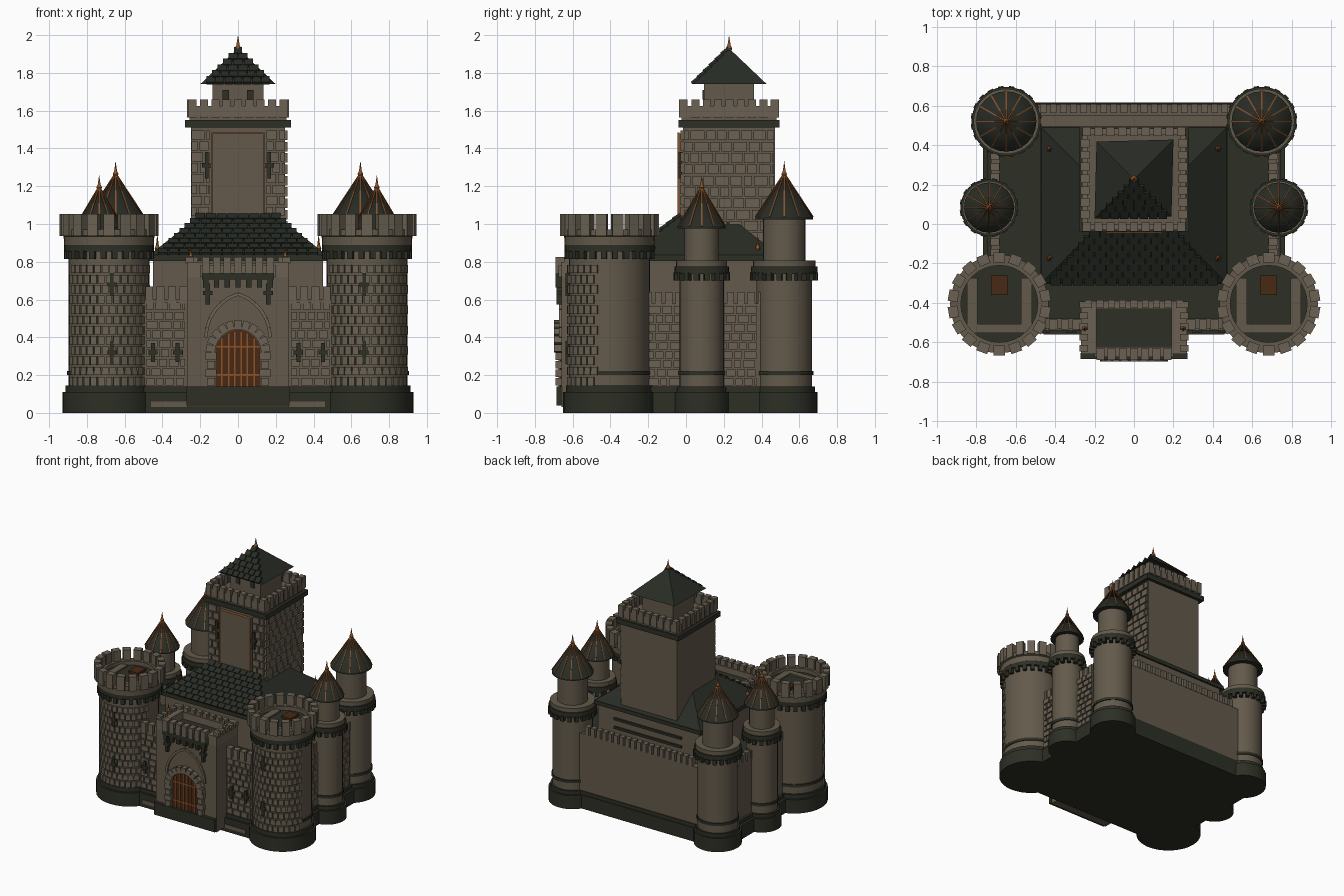
import bpy, bmesh, math, random
from mathutils import Matrix, Vector

if "Cube" in bpy.data.objects:
    bpy.data.objects.remove(bpy.data.objects["Cube"])
random.seed(4)
T, R = Matrix.Translation, Matrix.Rotation
TAU = 2 * math.pi

def mat(name, c):
    m = bpy.data.materials.new(name)
    m.diffuse_color = (*c, 1)
    m.use_nodes = True
    m.node_tree.nodes["Principled BSDF"].inputs["Base Color"].default_value = m.diffuse_color
    return m

STONE = mat("wall stone", (.125, .102, .070))
BLOCK = mat("block stone", (.145, .120, .085))
DARK = mat("dark slate", (.026, .029, .019))
ROOF = mat("roof slate", (.021, .025, .018))
COPPER = mat("copper", (.26, .085, .022))
WOOD = mat("door wood", (.065, .021, .007))

def finish(bm, name, m, smooth=False):
    bmesh.ops.recalc_face_normals(bm, faces=bm.faces)
    if smooth:
        for f in bm.faces:
            f.smooth = True
        for e in bm.edges:
            e.smooth = e.calc_face_angle(0) < .5
    me = bpy.data.meshes.new(name)
    bm.to_mesh(me)
    bm.free()
    me.materials.append(m)
    o = bpy.data.objects.new(name, me)
    bpy.context.collection.objects.link(o)

def box(bm, c, s, rot=Matrix()):
    bmesh.ops.create_cube(bm, size=1, matrix=T(c) @ rot @ Matrix.Diagonal((*s, 1)))

def block(name, m, lo, hi):
    bm = bmesh.new()
    span(bm, lo, hi)
    finish(bm, name, m)

def span(bm, lo, hi):
    lo, hi = Vector(lo), Vector(hi)
    box(bm, (lo + hi) / 2, hi - lo)

def beam(bm, a, b, w):
    a, b = Vector(a), Vector(b)
    box(bm, (a + b) / 2, (w, w, (b - a).length), (b - a).to_track_quat('Z', 'Y').to_matrix().to_4x4())

def lathe(name, m, x, y, prof, n=32):
    bm = bmesh.new()
    rings = []
    for r, z in prof:
        if r == 0:
            rings.append([bm.verts.new((x, y, z))] * n)
        else:
            rings.append([bm.verts.new((x + r * math.cos(TAU * i / n), y + r * math.sin(TAU * i / n), z)) for i in range(n)])
    for a, b in zip(rings, rings[1:]):
        for i in range(n):
            j = (i + 1) % n
            bm.faces.new(list(dict.fromkeys([a[i], a[j], b[j], b[i]])))
    finish(bm, name, m, True)

def drum(name, m, x, y, r, z0, z1, n=32):
    lathe(name, m, x, y, [(0, z0), (r, z0), (r, z1), (0, z1)], n)

def ring_boxes(name, m, x, y, r, n, size, z):
    bm = bmesh.new()
    for i in range(n):
        a = TAU * (i + .5) / n
        box(bm, (x + r * math.cos(a), y + r * math.sin(a), z), size, R(a, 4, 'Z'))
    finish(bm, name, m)

def merlons(bm, a, b, n, w, d, z0, z1):
    a, b = Vector((*a, 0)), Vector((*b, 0))
    rot = R(math.atan2(b.y - a.y, b.x - a.x), 4, 'Z')
    for i in range(n):
        p = a.lerp(b, i / (n - 1))
        box(bm, (p.x, p.y, (z0 + z1) / 2), (w, d, z1 - z0), rot)

def stones(bm, axis, pos, u0, u1, z0, z1, rows, w):
    # staggered raised blocks on a flat wall; axis is the wall normal
    h = (z1 - z0) / rows
    for r in range(rows):
        u = u0
        while u < u1 - .015:
            e = min(u1, u + w * random.uniform(.75, 1.25) * (.6 if u == u0 and r % 2 else 1))
            c, s, z = (u + e) / 2, e - u - .01, z0 + h * (r + .5)
            if axis == 'y':
                box(bm, (c, pos, z), (s, .018, h - .01))
            else:
                box(bm, (pos, c, z), (.018, s, h - .01))
            u = e

def cross(bm, x, y, z, h=.1):
    box(bm, (x, y, z), (.02, .02, h))
    box(bm, (x, y, z), (.05, .02, .022))

def finial(x, y, z, h, r):
    lathe("finial", COPPER, x, y, [(0, z), (r * .6, z), (r, z + h * .22), (r * .5, z + h * .4), (0, z + h)], 10)

# plinth and terrace
block("plinth", DARK, (-.765, -.555, 0), (.765, .615, .11))
block("plinth_step", DARK, (-.745, -.54, .11), (.745, .61, .14))
block("terrace", DARK, (-.70, -.51, .14), (.70, .56, .56))

# curtain walls with battlements
bm = bmesh.new()
span(bm, (-.6, -.53, .14), (.6, -.48, .6))
span(bm, (-.6, .55, .14), (.6, .605, .6))
span(bm, (-.6, .49, .5), (.6, .56, .57))
for s in (-1, 1):
    span(bm, (min(s * .68, s * .725), -.4, .14), (max(s * .68, s * .725), .5, .58))
    span(bm, (min(s * .27, s * .46), -.56, .03), (max(s * .27, s * .46), -.54, .06))
finish(bm, "curtain_walls", STONE)
bm = bmesh.new()
merlons(bm, (-.46, .585), (.46, .585), 19, .034, .045, .6, .665)
for s in (-1, 1):
    merlons(bm, (s * .29, -.51), (s * .47, -.51), 4, .042, .05, .58, .67)
    merlons(bm, (s * .705, -.2), (s * .705, .4), 12, .038, .045, .57, .64)
    stones(bm, 'y', -.532, min(s * .275, s * .49), max(s * .275, s * .49), .14, .59, 9, .06)
stones(bm, 'x', .727, -.2, .38, .14, .57, 9, .06)
finish(bm, "curtain_blocks", BLOCK)

# corner and side towers
def front_tower(s):
    x, y = s * .683, -.405
    drum("front_tower_base", DARK, x, y, .245, 0, .11)
    drum("front_tower_base_ring", DARK, x, y, .23, .11, .145)
    drum("front_tower_shaft", STONE, x, y, .215, .14, .9)
    drum("front_tower_band", DARK, x, y, .222, .2, .222)
    ring_boxes("front_tower_corbels", DARK, x, y, .222, 24, (.035, .03, .045), .838)
    drum("front_tower_corbel_ring", DARK, x, y, .237, .855, .89)
    lathe("front_tower_parapet", STONE, x, y, [(0, .89), (.238, .89), (.24, .935), (.25, .94), (.25, .97), (.195, .97), (.195, .93), (0, .93)])
    drum("front_tower_floor", DARK, x, y, .195, .92, .938)
    ring_boxes("front_tower_merlons", BLOCK, x, y, .236, 18, (.05, .058, .115), .995)
    bm = bmesh.new()
    for r in range(12):
        for i in range(13):
            a = -math.pi / 2 + (i - 6 + (.5 if r % 2 else 0)) * math.radians(10.6)
            box(bm, (x + .216 * math.cos(a), y + .216 * math.sin(a), .168 + r * .054), (.018, .034, .044), R(a, 4, 'Z'))
    finish(bm, "front_tower_blocks", BLOCK)
    bm = bmesh.new()
    for z in (.32, .68):
        cross(bm, x - s * .015, y - .222, z, .12)
    finish(bm, "front_tower_slits", DARK)
    bm = bmesh.new()
    for q in (-1, 1):
        box(bm, (x + q * .137, y + .005, .94), (.055, .25, .02))
    box(bm, (x, y - .125, .94), (.33, .045, .02))
    finish(bm, "front_tower_walk", STONE)
    box(bm := bmesh.new(), (x, y + .095, .945), (.085, .10, .02))
    finish(bm, "trapdoor", WOOD)

def spire_tower(name, x, y, k, r, up, cone, zc, zt, ztip):
    drum(name + "_base", DARK, x, y, r + .028, 0, .11)
    drum(name + "_base_ring", DARK, x, y, r + .014, .11, .14)
    drum(name + "_shaft", STONE, x, y, r, .14, .78)
    drum(name + "_band", DARK, x, y, r + .007, .2, .222)
    ring_boxes(name + "_corbels", DARK, x, y, r + .012, k, (.04, .028, .04), .722)
    drum(name + "_corbel_ring", DARK, x, y, r + .027, .735, .775)
    drum(name + "_ledge", STONE, x, y, r + .018, .775, .808)
    drum(name + "_upper", STONE, x, y, up, .8, zc + .02)
    lathe(name + "_roof", ROOF, x, y, [(0, zc), (cone, zc), (cone, zc + .012), (0, zt)], 24)
    bm = bmesh.new()
    for i in range(12):
        a = TAU * i / 12
        beam(bm, (x + cone * math.cos(a), y + cone * math.sin(a), zc + .012), (x, y, zt), .007)
    finish(bm, name + "_roof_ribs", COPPER)
    finial(x, y, zt - .025, ztip - zt + .025, .015)

for s in (-1, 1):
    front_tower(s)
    spire_tower("rear_tower", s * .648, .52, 20, .148, .112, .153, 1.025, 1.27, 1.335)
    spire_tower("side_tower", s * .735, .083, 16, .117, .092, .127, .975, 1.2, 1.26)

# hall with hipped roof
block("hall", STONE, (-.45, -.28, .14), (.45, .48, .81))
block("hall_eave", DARK, (-.475, -.305, .805), (.475, .495, .835))
bm = bmesh.new()
lo = [bm.verts.new((x, y, .835)) for x, y in ((-.47, -.3), (.47, -.3), (.47, .49), (-.47, .49))]
hi = [bm.verts.new((x, y, 1.04)) for x, y in ((-.21, -.04), (.21, -.04), (.21, .23), (-.21, .23))]
bm.faces.new(lo); bm.faces.new(hi)
for i in range(4):
    bm.faces.new((lo[i], lo[(i + 1) % 4], hi[(i + 1) % 4], hi[i]))
finish(bm, "hall_roof", ROOF)
bm = bmesh.new()
for z in (.66, .73):
    box(bm, (0, .485, z), (.6, .02, .018))
finish(bm, "hall_rear_slots", DARK)

def tiles(name, y0, y1, z0, z1, h0, h1, rows, w):
    # overlapping slates on a front-facing slope
    bm = bmesh.new()
    a = math.atan2(z1 - z0, y1 - y0)
    ln = math.hypot(z1 - z0, y1 - y0) / rows
    for r in range(rows):
        t = (r + .5) / rows
        half = h0 + (h1 - h0) * t
        n = max(1, round(2 * half / w))
        for i in range(n):
            x = -half + 2 * half * (i + .5) / n
            box(bm, (x, y0 + (y1 - y0) * t - .004, z0 + (z1 - z0) * t + .006), (2 * half / n - .006, ln * 1.15, .016), R(a - .12, 4, 'X'))
    finish(bm, name, ROOF)

tiles("hall_roof_tiles", -.3, -.03, .835, 1.045, .44, .215, 8, .055)
for s in (-1, 1):
    for y in (.38, -.175):
        finial(s * .427, y, .85, .1, .014)
    finial(s * .25, -.53, .81, .08, .012)

# keep tower
block("keep", STONE, (-.25, -.015, .8), (.25, .47, 1.53))
block("keep_band", DARK, (-.28, -.04, 1.51), (.28, .495, 1.55))
block("keep_parapet", STONE, (-.258, -.025, 1.55), (.258, .48, 1.58))
bm = bmesh.new()
for y in (-.015, .47):
    merlons(bm, (-.24, y), (.24, y), 9, .042, .045, 1.565, 1.66)
    span(bm, (-.25, y - .015, 1.57), (.25, y + .015, 1.625))
for x in (-.248, .248):
    merlons(bm, (x, .05), (x, .41), 7, .042, .045, 1.565, 1.66)
    span(bm, (x - .015, -.01, 1.57), (x + .015, .46, 1.625))
finish(bm, "keep_battlements", BLOCK)
bm = bmesh.new()
stones(bm, 'x', .254, -.015, .47, .9, 1.5, 10, .07)
for a, b in ((-.25, -.145), (.145, .25)):
    stones(bm, 'y', -.02, a, b, .98, 1.5, 9, .065)
finish(bm, "keep_blocks", BLOCK)
block("keep_front_panel", STONE, (-.138, -.038, 1.0), (.138, -.01, 1.48))
bm = bmesh.new()
for s in (-1, 1):
    box(bm, (s * .138, -.04, 1.24), (.007, .012, .48))
box(bm, (0, -.04, 1.48), (.283, .012, .007))
finish(bm, "panel_frame", COPPER)
bm = bmesh.new()
for s in (-1, 1):
    cross(bm, s * .165, -.03, 1.31, .14)
    box(bm, (s * .065, .093, 1.685), (.035, .012, .05))
finish(bm, "keep_slits", DARK)

# turret on the keep
block("turret", STONE, (-.135, .095, 1.56), (.135, .36, 1.75))
bm = bmesh.new()
bmesh.ops.create_cone(bm, cap_ends=True, segments=4, radius1=.2 * math.sqrt(2), radius2=0, depth=.19,
                      matrix=T((0, .228, 1.835)) @ R(math.pi / 4, 4, 'Z') @ Matrix.Diagonal((1, .95, 1, 1)))
finish(bm, "turret_roof", ROOF)
tiles("turret_roof_tiles", .038, .225, 1.74, 1.925, .185, .01, 6, .05)
finial(0, .228, 1.91, .09, .018)

# gatehouse
block("gatehouse", STONE, (-.27, -.66, .03), (.27, -.39, .72))
block("gatehouse_plinth", DARK, (-.272, -.685, .04), (.272, -.655, .14))
block("gatehouse_floor", DARK, (-.2, -.62, .71), (.2, -.42, .735))
bm = bmesh.new()
for s in (-1, 1):
    span(bm, (min(s * .19, s * .27), -.66, .72), (max(s * .19, s * .27), -.39, .80))
    merlons(bm, (s * .255, -.63), (s * .255, -.41), 5, .034, .045, .79, .825)
span(bm, (-.27, -.43, .72), (.27, -.39, .79))
span(bm, (-.2, -.675, .72), (.2, -.625, .78))
merlons(bm, (-.17, -.66), (.17, -.66), 7, .04, .06, .74, .825)
merlons(bm, (-.23, -.405), (.23, -.405), 9, .036, .04, .78, .825)
finish(bm, "gatehouse_battlements", BLOCK)
bm = bmesh.new()
span(bm, (-.19, -.69, .705), (.19, -.655, .74))
merlons(bm, (-.17, -.67), (.17, -.67), 7, .028, .04, .665, .71)
for s in (-1, 1):
    box(bm, (s * .16, -.67, .63), (.022, .03, .11))
    box(bm, (s * .16, -.67, .635), (.05, .03, .02))
    for x in (.32, .45):
        cross(bm, s * x, -.54, .32, .1)
finish(bm, "gatehouse_corbels_and_slits", DARK)

# arched door, iron-work and stone surround
bm = bmesh.new()
pts = [(-.12, .14), (.12, .14)] + [(.12 * math.cos(math.pi * i / 12), .32 + .12 * math.sin(math.pi * i / 12)) for i in range(13)]
f = bm.faces.new([bm.verts.new((x, -.655, z)) for x, z in pts])
ext = bmesh.ops.extrude_face_region(bm, geom=[f])
bmesh.ops.translate(bm, vec=(0, -.012, 0), verts=[v for v in ext['geom'] if isinstance(v, bmesh.types.BMVert)])
finish(bm, "door", WOOD)
bm = bmesh.new()
for x in (-.085, -.05, -.016, .016, .05, .085):
    top = .31 + math.sqrt(.0144 - x * x)
    box(bm, (x, -.67, (.14 + top) / 2), (.008, .008, top - .14))
for z in (.2, .35):
    box(bm, (0, -.67, z), (.23, .008, .01))
finish(bm, "door_bars", COPPER)
bm = bmesh.new()
for i in range(11):
    a = math.pi * (i + .5) / 11
    box(bm, (.146 * math.cos(a), -.675, .32 + .146 * math.sin(a)), (.05, .045, .038), R(-a, 4, 'Y'))
for s in (-1, 1):
    for i in range(4):
        box(bm, (s * .143, -.672, .165 + i * .045), (.044 + .012 * (i % 2), .04, .039))
    arc = [(s * (.24 * math.cos(t) - .07), -.663, .4 + .24 * math.sin(t)) for t in [1.275 * i / 6 for i in range(7)]]
    for p, q in zip(arc, arc[1:]):
        beam(bm, p, q, .018)
finish(bm, "door_surround", BLOCK)
